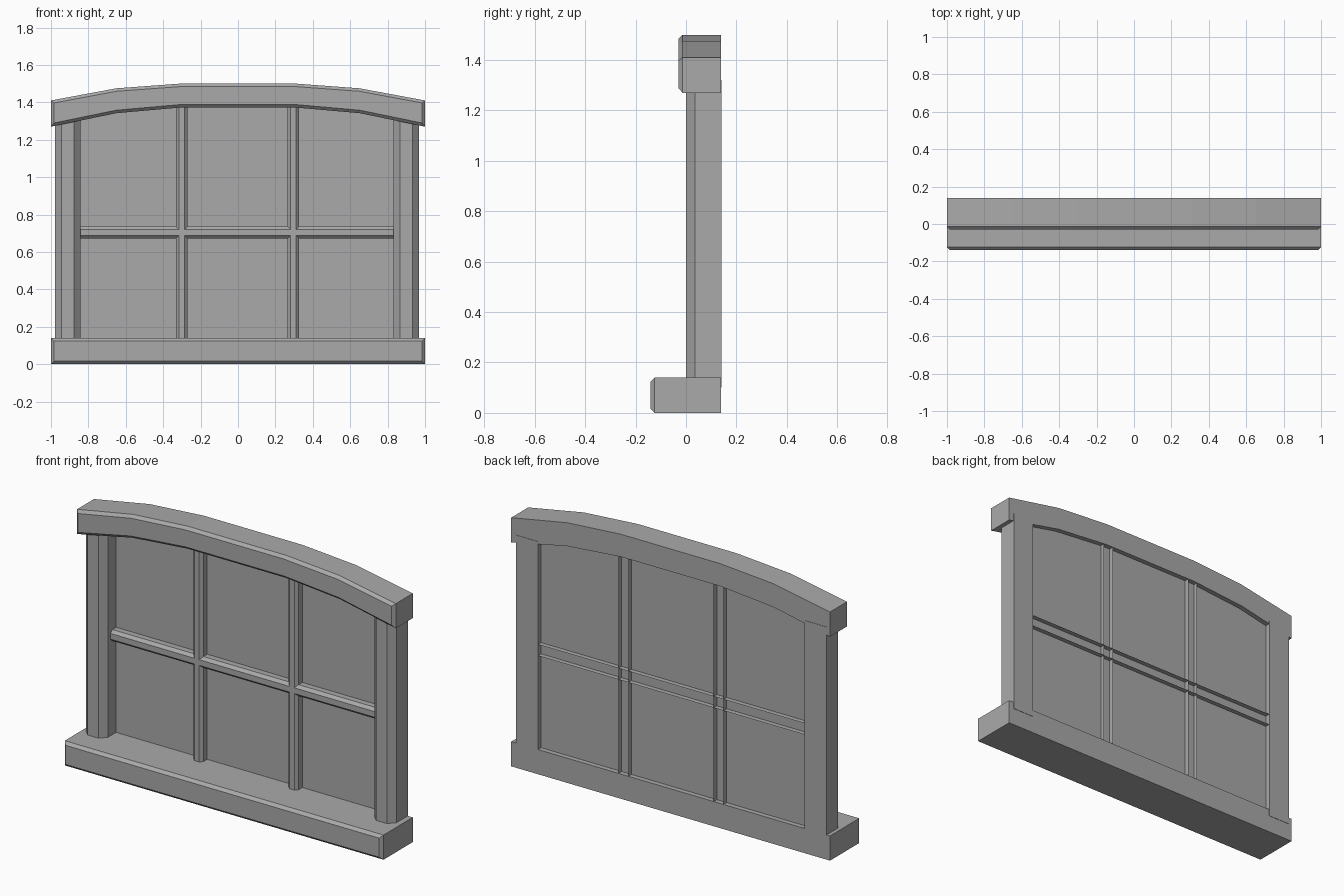
import bpy
import bmesh
from mathutils import Vector

cube = bpy.data.objects.get("Cube")
if cube:
    bpy.data.objects.remove(cube, do_unlink=True)

GREY = (0.4, 0.4, 0.4, 1.0)
grey = bpy.data.materials.new("plain_grey")
grey.use_nodes = True
grey.diffuse_color = GREY
grey.node_tree.nodes["Principled BSDF"].inputs["Base Color"].default_value = GREY

BACK = 0.138      # back plane of the frame
PANE_Y = 0.11     # depth of the pane


def finish(name, bm):
    mesh = bpy.data.meshes.new(name)
    bm.to_mesh(mesh)
    bm.free()
    mesh.materials.append(grey)
    obj = bpy.data.objects.new(name, mesh)
    bpy.context.collection.objects.link(obj)
    return obj


def slab(name, outline, front, back, bevel):
    """Extrude an x-z outline along y and chamfer its front rim."""
    bm = bmesh.new()
    face = bm.faces.new([bm.verts.new((x, front, z)) for x, z in outline])
    out = bmesh.ops.extrude_face_region(bm, geom=[face], use_keep_orig=True)
    moved = [v for v in out["geom"] if isinstance(v, bmesh.types.BMVert)]
    bmesh.ops.translate(bm, verts=moved, vec=(0, back - front, 0))
    bmesh.ops.recalc_face_normals(bm, faces=bm.faces)
    rim = [e for e in bm.edges if all(abs(v.co.y - front) < 1e-5 for v in e.verts)]
    bmesh.ops.bevel(bm, geom=rim, offset=bevel, segments=1, affect='EDGES')
    return finish(name, bm)


def chamfered_bar(name, centre, width, front, back, chamfer, start, end,
                  vertical=True, open_back=False):
    """Bar with two chamfered front edges, optionally a channel open at the back."""
    h = width / 2
    section = [(-h, back), (-h, front + chamfer), (-h + chamfer, front),
               (h - chamfer, front), (h, front + chamfer), (h, back)]

    def place(s, y, t):
        return Vector((centre + s, y, t)) if vertical else Vector((t, y, centre + s))

    bm = bmesh.new()
    rings = [[bm.verts.new(place(s, y, t)) for s, y in section] for t in (start, end)]
    count = len(section)
    for i in range(count - 1 if open_back else count):
        j = (i + 1) % count
        bm.faces.new((rings[0][i], rings[0][j], rings[1][j], rings[1][i]))
    if not open_back:
        for ring in rings:
            bm.faces.new(ring)
    bmesh.ops.recalc_face_normals(bm, faces=bm.faces)
    if open_back:
        # Outward means the front face looks towards -y
        front_face = min(bm.faces, key=lambda f: f.calc_center_median().y)
        front_face.normal_update()
        if front_face.normal.y > 0:
            bmesh.ops.reverse_faces(bm, faces=bm.faces)
    return finish(name, bm)


# Sill
slab("sill", [(-1, 0), (1, 0), (1, 0.14), (-1, 0.14)], -0.14, BACK, 0.016)

# Arched lintel: right half of each curve, mirrored
top = [(0.31, 1.5), (0.65, 1.475), (1, 1.41)]
bottom = [(0.31, 1.372), (0.65, 1.342), (1, 1.27)]
upper = [(-x, z) for x, z in reversed(top)] + top
lower = [(-x, z) for x, z in reversed(bottom)] + bottom
slab("arched_lintel", lower + upper[::-1], -0.03, BACK, 0.016)

# Side posts
for name, x in (("right_post", -0.91), ("left_post", 0.9)):
    chamfered_bar(name, x, 0.137, 0.0, 0.14, 0.035, 0.1, 1.32)

# Glazing bars
for name, x in (("right_glazing_bar", -0.301), ("left_glazing_bar", 0.296)):
    chamfered_bar(name, x, 0.062, 0.06, BACK, 0.016, 0.1, 1.4, open_back=True)
chamfered_bar("cross_glazing_bar", 0.704, 0.064, 0.06, BACK, 0.016, -0.86, 0.86,
              vertical=False, open_back=True)

# Pane
bm = bmesh.new()
bm.faces.new([bm.verts.new((x, PANE_Y, z))
              for x, z in ((-0.9, 0.1), (0.9, 0.1), (0.9, 1.4), (-0.9, 1.4))])
finish("window_pane", bm)
